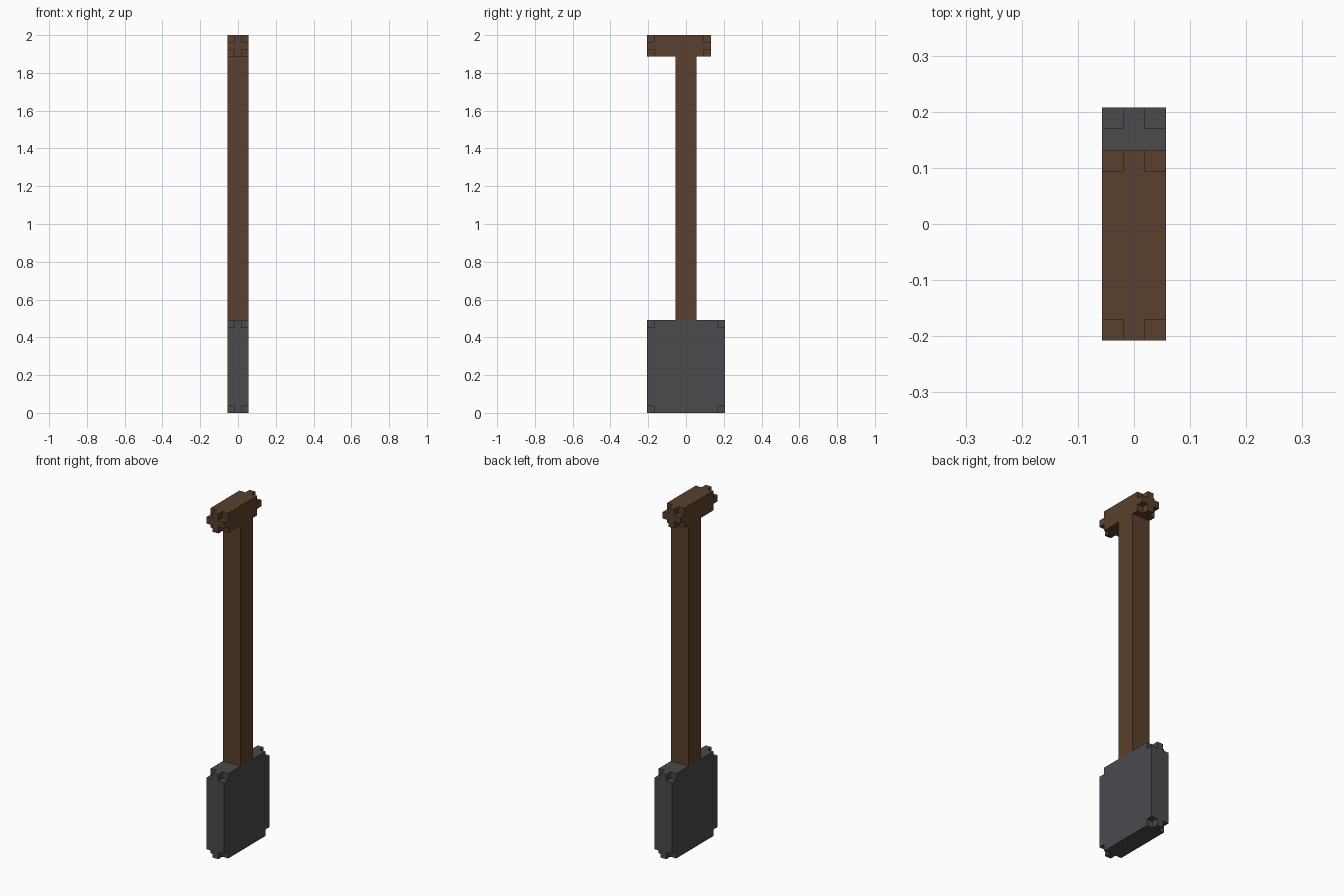
import bpy, bmesh
from itertools import product
from mathutils import Vector

cube = bpy.data.objects.get("Cube")
if cube:
    bpy.data.objects.remove(cube, do_unlink=True)

U = 2 / 53  # edge of one block; the shovel is 53 blocks tall


def material(name, color):
    mat = bpy.data.materials.new(name)
    mat.use_nodes = True
    mat.diffuse_color = color
    mat.node_tree.nodes["Principled BSDF"].inputs["Base Color"].default_value = color
    return mat


def add_object(name, bm, mat):
    bmesh.ops.recalc_face_normals(bm, faces=bm.faces)
    mesh = bpy.data.meshes.new(name)
    bm.to_mesh(mesh)
    bm.free()
    mesh.materials.append(mat)
    obj = bpy.data.objects.new(name, mesh)
    bpy.context.collection.objects.link(obj)
    return obj


def notched_block(name, low, high, mat):
    """Box, in block units, with a single block missing at each corner."""
    cuts = [(a, a + 1, b - 1, b) for a, b in zip(low, high)]
    filled = {c for c in product(range(3), repeat=3) if 1 in c}
    bm = bmesh.new()
    verts = {}

    def vert(key):
        if key not in verts:
            verts[key] = bm.verts.new([cuts[i][key[i]] * U for i in range(3)])
        return verts[key]

    # Skin every side of a filled cell that has no neighbour
    for cell, axis, step in product(sorted(filled), range(3), (-1, 1)):
        neighbour = list(cell)
        neighbour[axis] += step
        if tuple(neighbour) in filled:
            continue
        corners = []
        for s, t in ((0, 0), (1, 0), (1, 1), (0, 1)):
            key = list(cell)
            key[axis] += step > 0
            key[(axis + 1) % 3] += s
            key[(axis + 2) % 3] += t
            corners.append(vert(tuple(key)))
        bm.faces.new(corners if step > 0 else corners[::-1])
    return add_object(name, bm, mat)


def plain_block(name, low, high, mat):
    bm = bmesh.new()
    bmesh.ops.create_cube(bm, size=1)
    low, high = Vector(low) * U, Vector(high) * U
    bmesh.ops.scale(bm, vec=high - low, verts=bm.verts)
    bmesh.ops.translate(bm, vec=(low + high) / 2, verts=bm.verts)
    return add_object(name, bm, mat)


wood = material("brown wood", (0.102, 0.051, 0.026, 1))
metal = material("dark grey metal", (0.069, 0.067, 0.076, 1))

# Blade, shaft and offset grip
notched_block("blade", (-1.5, -5.5, 0), (1.5, 5.5, 13), metal)
plain_block("shaft", (-1.5, -1.5, 13), (1.5, 1.5, 50), wood)
notched_block("grip", (-1.5, -5.5, 50), (1.5, 3.5, 53), wood)
